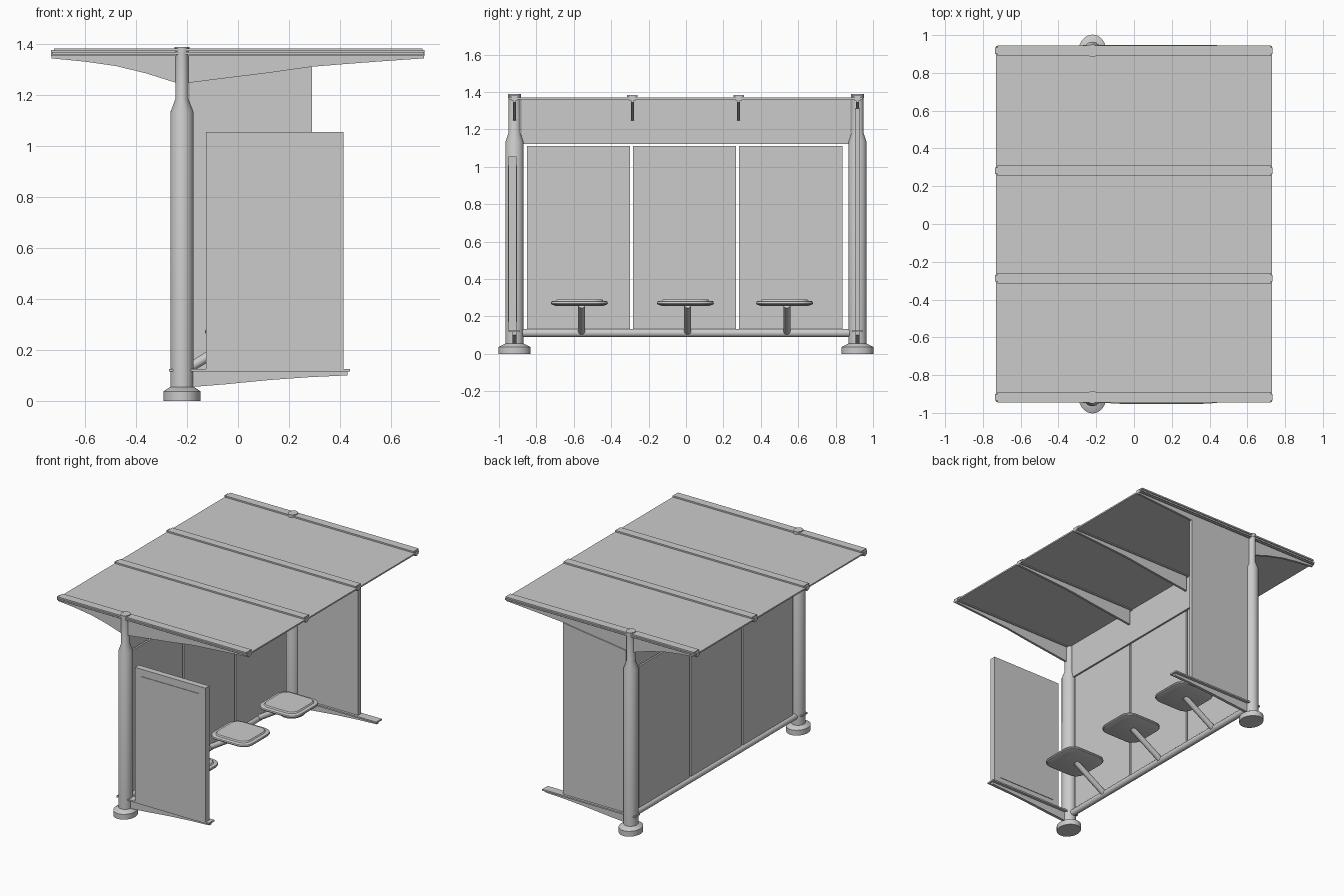
import bpy, bmesh, math
from mathutils import Vector

if "Cube" in bpy.data.objects:
    bpy.data.objects.remove(bpy.data.objects["Cube"])

POST_X, END_Y = -0.22, 0.917


def finish(name, bm, smooth=False):
    bmesh.ops.recalc_face_normals(bm, faces=bm.faces)
    me = bpy.data.meshes.new(name)
    bm.to_mesh(me)
    bm.free()
    ob = bpy.data.objects.new(name, me)
    bpy.context.collection.objects.link(ob)
    if smooth:
        bpy.ops.object.select_all(action='DESELECT')
        ob.select_set(True)
        bpy.context.view_layer.objects.active = ob
        bpy.ops.object.shade_smooth_by_angle(angle=math.radians(30))
    return ob


def box(name, x, y, z):
    """Box from (min, max) pairs."""
    bm = bmesh.new()
    bmesh.ops.create_cube(bm, size=1)
    for v in bm.verts:
        v.co = [r[0] if c < 0 else r[1] for c, r in zip(v.co, (x, y, z))]
    return finish(name, bm)


def plate(name, pts, y, t):
    """XZ outline extruded to thickness t around y."""
    bm = bmesh.new()
    f = bm.faces.new([bm.verts.new((px, y - t / 2, pz)) for px, pz in pts])
    r = bmesh.ops.extrude_face_region(bm, geom=[f])
    bmesh.ops.translate(bm, vec=(0, t, 0),
                        verts=[g for g in r["geom"] if isinstance(g, bmesh.types.BMVert)])
    return finish(name, bm)


def loft(name, rings, smooth=True):
    """Skin a stack of equal-length rings and cap both ends."""
    bm = bmesh.new()
    rows = [[bm.verts.new(p) for p in ring] for ring in rings]
    n = len(rows[0])
    for a, b in zip(rows, rows[1:]):
        for i in range(n):
            bm.faces.new((a[i], a[(i + 1) % n], b[(i + 1) % n], b[i]))
    bm.faces.new(rows[0])
    bm.faces.new(rows[-1])
    return finish(name, bm, smooth)


def ellipse(cx, cy, z, rx, ry, n=32):
    return [(cx + rx * math.cos(2 * math.pi * i / n),
             cy + ry * math.sin(2 * math.pi * i / n), z) for i in range(n)]


def rod(name, a, b, r):
    a, b = Vector(a), Vector(b)
    q = (b - a).to_track_quat('Z', 'Y')
    return loft(name, [[p + q @ Vector(c) for c in ellipse(0, 0, 0, r, r, 20)] for p in (a, b)])


def rounded_square(cx, cy, z, h, r, n=6):
    pts = []
    for k, (sx, sy) in enumerate(((1, 1), (-1, 1), (-1, -1), (1, -1))):
        for i in range(n + 1):
            a = math.pi / 2 * (k + i / n)
            pts.append((cx + sx * (h - r) + r * math.cos(a),
                        cy + sy * (h - r) + r * math.sin(a), z))
    return pts


# Posts, feet and lower end brackets
for side, y in (("left", -END_Y), ("right", END_Y)):
    loft(side + "_post", [ellipse(POST_X, y, z, rx, ry) for z, rx, ry in (
        (0.04, 0.045, 0.048), (1.135, 0.045, 0.048), (1.185, 0.026, 0.031),
        (1.368, 0.026, 0.031), (1.368, 0.029, 0.034), (1.39, 0.029, 0.034))])
    loft(side + "_foot", [ellipse(POST_X, y, z, rx, ry) for z, rx, ry in (
        (0, 0.073, 0.0855), (0.037, 0.073, 0.0855), (0.055, 0.046, 0.049))])
    plate(side + "_bracket_fin", [(-0.2, 0.053), (-0.05, 0.065), (0.125, 0.082),
                                  (0.28, 0.093), (0.43, 0.1), (0.43, 0.118), (-0.2, 0.118)], y, 0.02)
    box(side + "_bracket_flange", (-0.27, 0.44), (y - 0.03, y + 0.03), (0.116, 0.126))

# Roof sheet
box("roof_sheet", (-0.73, 0.73), (-0.943, 0.943), (1.36, 1.37))

# Roof rails with curved fins on both sides of the wall
front_fin = [(-0.2, 1.248), (-0.05, 1.267), (0.12, 1.288), (0.29, 1.312),
             (0.45, 1.325), (0.6, 1.336), (0.73, 1.345), (0.73, 1.362), (-0.2, 1.362)]
back_fin = [(-0.24, 1.248), (-0.36, 1.286), (-0.48, 1.315), (-0.6, 1.332),
            (-0.732, 1.345), (-0.732, 1.362), (-0.24, 1.362)]
for i, y in enumerate((-END_Y, -0.287, 0.282, END_Y)):
    box(f"rail_top_{i}", (-0.722, 0.724), (y - 0.0285, y + 0.0285), (1.374, 1.384))
    box(f"rail_core_{i}", (-0.735, 0.732), (y - 0.017, y + 0.017), (1.354, 1.378))
    plate(f"front_fin_{i}", front_fin, y, 0.016)
    plate(f"back_fin_{i}", back_fin, y, 0.016)

# Back wall: glass panels, transom and bottom tube
for i, (a, b) in enumerate(((-0.85, -0.3), (-0.284, 0.268), (0.283, 0.836))):
    box(f"back_panel_{i}", (POST_X - 0.006, POST_X + 0.006), (a, b), (0.128, 1.112))
box("transom_panel", (POST_X - 0.006, POST_X + 0.006), (-0.88, 0.88), (1.122, 1.362))
rod("bottom_tube", (POST_X, -0.9, 0.112), (POST_X, 0.9, 0.112), 0.022)

# Full-height end panel, top edge following the roof fin
plate("end_panel", [(-0.19, 0.12), (0.29, 0.12), (0.29, 1.314), (0.12, 1.29),
                    (-0.05, 1.269), (-0.19, 1.25)], END_Y, 0.028)

# Display case with raised faces
box("display_case", (-0.125, 0.415), (-0.949, -0.907), (0.12, 1.056))
box("display_faces", (-0.077, 0.367), (-0.953, -0.903), (0.17, 1.006))

# Seats on slanted arms
for i, y in enumerate((-0.57, -0.003, 0.527)):
    loft(f"seat_{i}", [rounded_square(0.022, y, z, h, r) for z, h, r in (
        (0.256, 0.125, 0.055), (0.264, 0.148, 0.068), (0.270, 0.152, 0.07),
        (0.279, 0.15, 0.069), (0.283, 0.144, 0.066), (0.283, 0.128, 0.056),
        (0.291, 0.122, 0.052))])
    rod(f"seat_arm_{i}", (POST_X, y + 0.012, 0.112), (0.025, y + 0.012, 0.262), 0.019)
